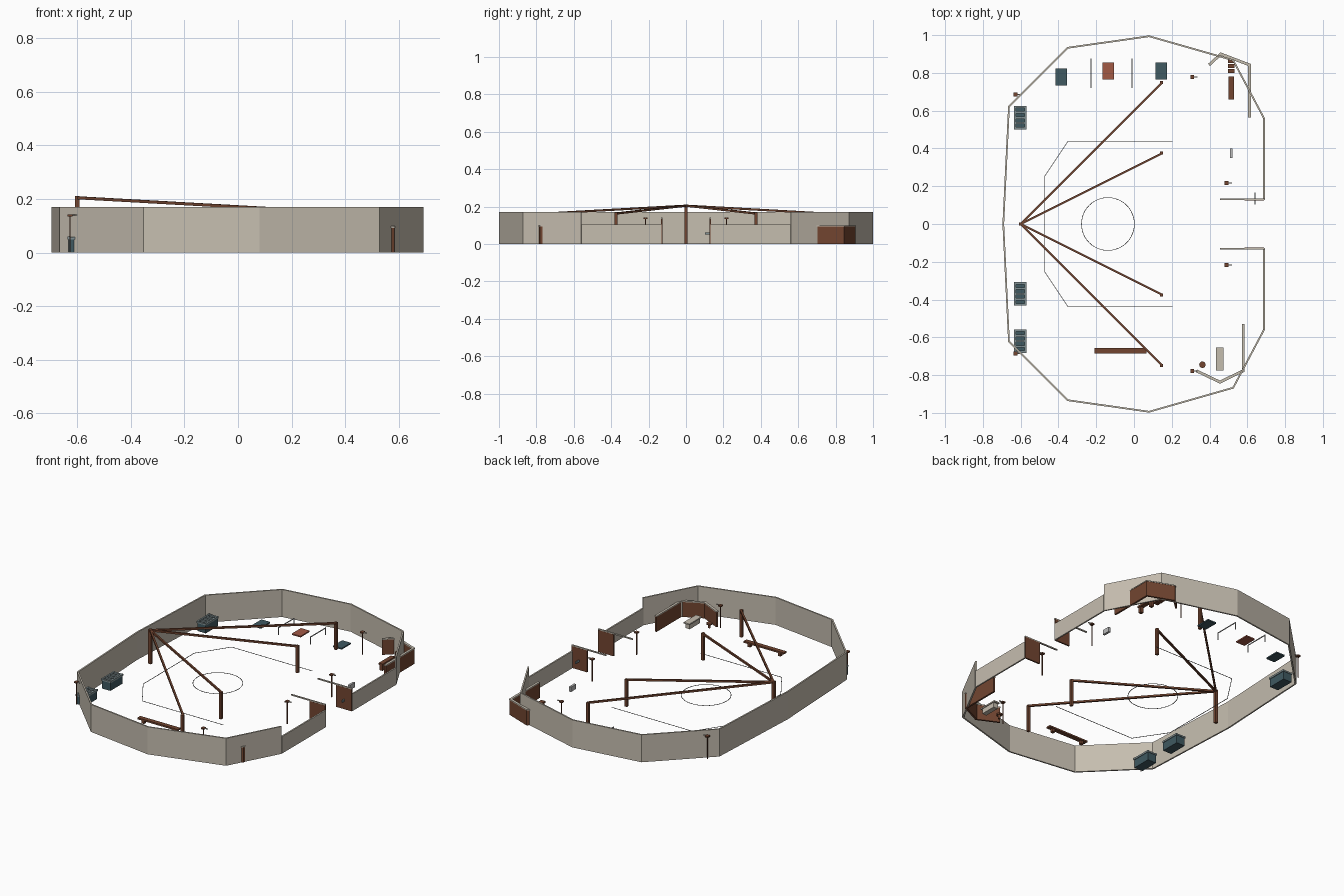
import bpy, bmesh, math
from mathutils import Vector, Matrix

cube = bpy.data.objects.get("Cube")
if cube:
    bpy.data.objects.remove(cube)


def material(name, rgb):
    m = bpy.data.materials.new(name)
    m.use_nodes = True
    m.diffuse_color = (*rgb, 1)
    bsdf = next(n for n in m.node_tree.nodes if n.type == 'BSDF_PRINCIPLED')
    bsdf.inputs["Base Color"].default_value = (*rgb, 1)
    return m


BEIGE = material("beige", (0.56, 0.51, 0.43))
BROWN = material("brown", (0.17, 0.06, 0.03))
TEAL = material("teal", (0.05, 0.1, 0.12))
GREY = material("blue grey", (0.22, 0.28, 0.29))
RED = material("brick red", (0.36, 0.1, 0.06))
LINE = material("line grey", (0.2, 0.2, 0.2))
PALE = material("pale grey", (0.5, 0.5, 0.5))


def finish(name, bm, mat):
    bmesh.ops.recalc_face_normals(bm, faces=bm.faces)
    mesh = bpy.data.meshes.new(name)
    bm.to_mesh(mesh)
    bm.free()
    mesh.materials.append(mat)
    ob = bpy.data.objects.new(name, mesh)
    bpy.context.collection.objects.link(ob)
    return ob


def box(name, x, y, z, sx, sy, sz, mat):
    """Box centred on x, y with its base at z."""
    bm = bmesh.new()
    place = Matrix.Translation((x, y, z + sz / 2)) @ Matrix.Diagonal((sx, sy, sz, 1))
    bmesh.ops.create_cube(bm, size=1, matrix=place)
    return finish(name, bm, mat)


def disc(name, x, y, z, r, h, mat, sides=16):
    bm = bmesh.new()
    bmesh.ops.create_cone(bm, cap_ends=True, segments=sides, radius1=r, radius2=r,
                          depth=h, matrix=Matrix.Translation((x, y, z + h / 2)))
    return finish(name, bm, mat)


def beam(name, a, b, width, mat):
    """Square bar between two points."""
    a, b = Vector(a), Vector(b)
    d = b - a
    bm = bmesh.new()
    place = (Matrix.Translation((a + b) / 2) @ d.to_track_quat('X', 'Z').to_matrix().to_4x4()
             @ Matrix.Diagonal((d.length, width, width, 1)))
    bmesh.ops.create_cube(bm, size=1, matrix=place)
    return finish(name, bm, mat)


def ribbon(name, pts, z, h, t, mat, closed=False):
    """Upright wall of even thickness along a path, with mitred corners."""
    pts = [Vector(p) for p in pts]
    n = len(pts)
    bm = bmesh.new()
    rings = []
    for i, p in enumerate(pts):
        into = pts[i] - pts[i - 1] if i or closed else pts[1] - pts[0]
        out = pts[(i + 1) % n] - pts[i] if i < n - 1 or closed else into
        n1 = Vector((-into.y, into.x)).normalized()
        n2 = Vector((-out.y, out.x)).normalized()
        m = (n1 + n2).normalized()
        m *= t / 2 / m.dot(n1)
        a, b = p + m, p - m
        rings.append([bm.verts.new((*q, zz)) for q, zz in
                      ((a, z), (b, z), (b, z + h), (a, z + h))])
    for i in range(n if closed else n - 1):
        r, s = rings[i], rings[(i + 1) % n]
        for k in range(4):
            j = (k + 1) % 4
            bm.faces.new((r[k], r[j], s[j], s[k]))
    if not closed:
        bm.faces.new(rings[0])
        bm.faces.new(rings[-1])
    return finish(name, bm, mat)


# Perimeter wall: tall all round, low beside the entrance
half = [(0.688, 0.56), (0.525, 0.867), (0.08, 0.994), (-0.35, 0.933), (-0.662, 0.622)]
mirrored = [(x, -y) for x, y in reversed(half)]
ribbon("perimeter_wall", half + [(-0.692, 0)] + mirrored, 0, 0.17, 0.009, BEIGE)

for s, side in ((1, "left"), (-1, "right")):
    ribbon("low_wall_" + side, [(0.688, 0.56 * s), (0.688, 0.13 * s)], 0, 0.105, 0.009, BEIGE)
    # Entrance panel with its overhanging rail
    box("gate_panel_" + side, 0.637, 0.13 * s, 0, 0.105, 0.009, 0.135, BROWN)
    box("gate_rail_" + side, 0.573, 0.13 * s, 0.135, 0.235, 0.008, 0.007, BEIGE)
    # Canopy frame posts and beams
    for y, part in ((0.375, "inner"), (0.75, "outer")):
        box(f"{part}_post_{side}", 0.145, y * s, 0, 0.016, 0.016, 0.168, BROWN)
        beam(f"{part}_beam_{side}", (-0.6, 0, 0.205), (0.15, y * s, 0.163), 0.011, BROWN)
    # Slim posts with small heads
    for x, y in ((0.49, 0.217), (0.308, 0.778), (-0.627, 0.686)):
        box("lamp_post_" + side, x, y * s, 0, 0.005, 0.005, 0.135, BROWN)
        box("lamp_head_" + side, x, y * s, 0.135, 0.02, 0.022, 0.008, BROWN)
        box("lamp_arm_" + side, x + 0.015, y * s, 0.138, 0.025, 0.006, 0.005, BEIGE)

box("main_post", -0.6, 0, 0, 0.018, 0.018, 0.212, BROWN)
box("gate_handle", 0.64, 0.135, 0.05, 0.006, 0.065, 0.012, GREY)

# Floor markings
court = [(0.205, 0.437), (-0.35, 0.437), (-0.475, 0.25)]
ribbon("court_line", court + [(x, -y) for x, y in reversed(court)], 0, 0.002, 0.003, LINE)
ring = [(-0.138 + 0.14 * math.cos(i * math.tau / 48), 0.14 * math.sin(i * math.tau / 48))
        for i in range(48)]
ribbon("centre_circle", ring, 0, 0.002, 0.003, LINE, closed=True)

# Corner shelters, brown with a beige cap
shelters = {
    "left": [(0.397, 0.842), (0.46, 0.9), (0.612, 0.842), (0.612, 0.565)],
    "right": [(0.33, -0.777), (0.455, -0.837), (0.578, -0.777), (0.578, -0.53)],
}
for side, path in shelters.items():
    ribbon("shelter_wall_" + side, path, 0, 0.093, 0.011, BROWN)
    ribbon("shelter_cap_" + side, path, 0.093, 0.006, 0.015, BEIGE)

# Slatted crates
for y in (0.563, -0.37, -0.62):
    box("crate_body", -0.603, y, 0, 0.058, 0.118, 0.05, TEAL)
    for dx in (-0.028, 0.028):
        box("crate_rim_side", -0.603 + dx, y, 0.05, 0.01, 0.124, 0.011, GREY)
    for i in range(5):
        box("crate_slat", -0.603, y - 0.056 + i * 0.028, 0.05, 0.05, 0.012, 0.009, GREY)

# Floor mats and hurdles
for x, y, mat in ((-0.385, 0.777, TEAL), (-0.137, 0.81, RED), (0.145, 0.81, TEAL)):
    box("floor_mat", x, y, 0, 0.06, 0.09, 0.008, mat)
for x in (-0.228, -0.01):
    for y in (0.722, 0.873):
        box("hurdle_leg", x, y, 0, 0.004, 0.004, 0.042, PALE)
    box("hurdle_bar", x, 0.7975, 0.042, 0.004, 0.155, 0.005, PALE)


def bench(name, x, y, sx, sy, h):
    box(name + "_seat", x, y, h - 0.01, sx, sy, 0.01, BROWN)
    for d in (-0.38, 0.38):
        lx, ly = (sx * d, 0) if sx > sy else (0, sy * d)
        box(name + "_leg", x + lx, y + ly, 0, min(sx, sy) * 0.7, min(sx, sy) * 0.7, h - 0.01, BROWN)


bench("long_bench", -0.072, -0.671, 0.275, 0.028, 0.03)
bench("short_bench", 0.515, 0.72, 0.028, 0.12, 0.045)

# Stepped rack beside the short bench
for i in range(3):
    box("rack_step", 0.515, 0.81 + i * 0.026, 0, 0.034, 0.02, 0.03 + i * 0.02, BROWN)

# Table, stool and small stand
box("table_top", 0.455, -0.715, 0.03, 0.04, 0.12, 0.008, BEIGE)
box("table_base", 0.455, -0.715, 0, 0.03, 0.1, 0.03, BEIGE)
disc("stool_seat", 0.362, -0.745, 0.022, 0.017, 0.008, BROWN)
disc("stool_stem", 0.362, -0.745, 0, 0.008, 0.022, BROWN)
box("small_stand", 0.515, 0.375, 0, 0.014, 0.05, 0.03, PALE)
